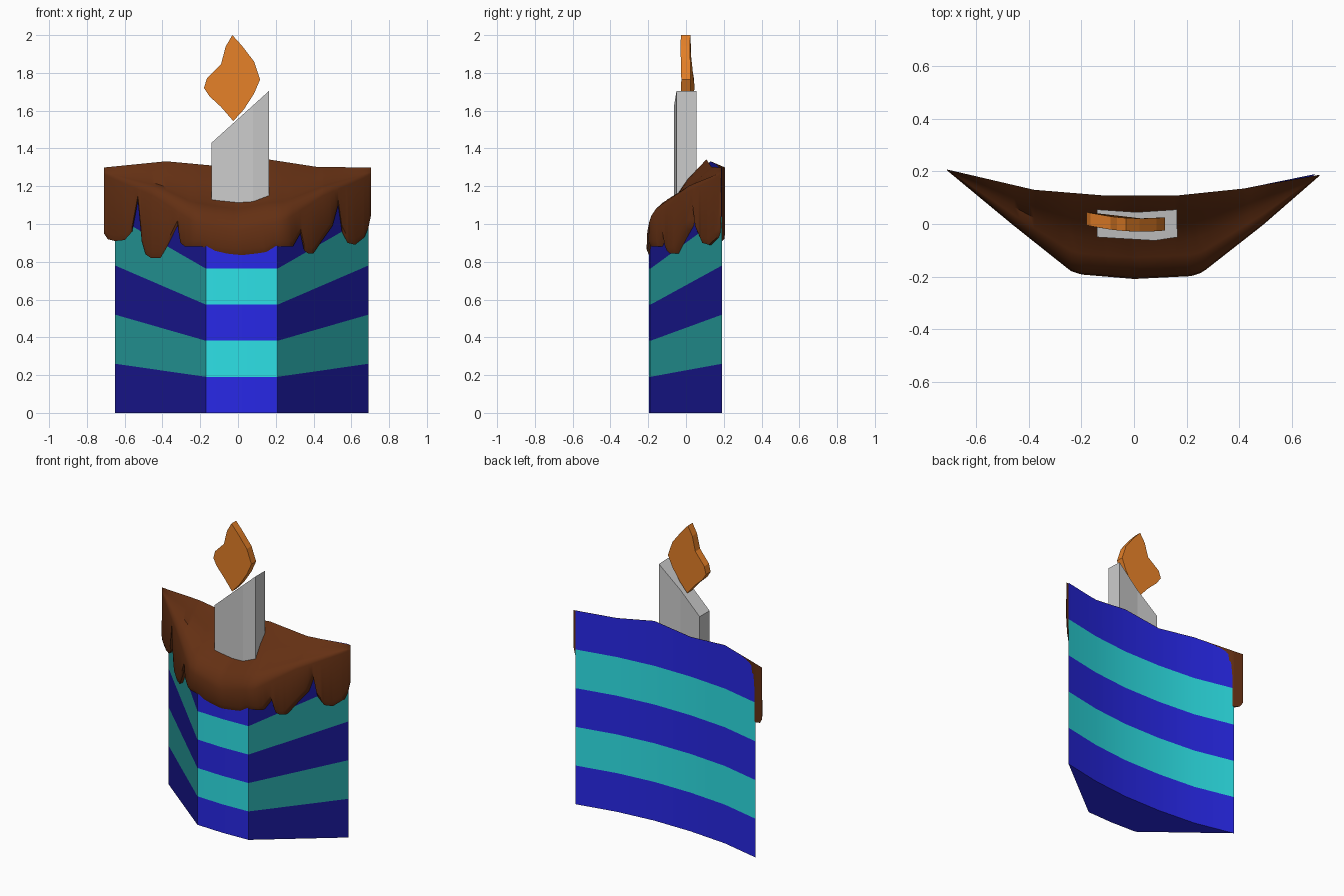
import bpy, bmesh

if "Cube" in bpy.data.objects:
    bpy.data.objects.remove(bpy.data.objects["Cube"])


def material(name, rgb):
    m = bpy.data.materials.new(name)
    m.diffuse_color = (*rgb, 1)
    m.use_nodes = True
    m.node_tree.nodes["Principled BSDF"].inputs["Base Color"].default_value = m.diffuse_color
    return m


def build(name, verts, faces, mats=(), smooth=None, slots=None):
    me = bpy.data.meshes.new(name)
    me.from_pydata(verts, [], faces)
    for m in mats:
        me.materials.append(m)
    if slots:
        for p, s in zip(me.polygons, slots):
            p.material_index = s
    bm = bmesh.new()
    bm.from_mesh(me)
    bmesh.ops.remove_doubles(bm, verts=bm.verts, dist=0.0005)
    bmesh.ops.recalc_face_normals(bm, faces=bm.faces)
    bm.to_mesh(me)
    bm.free()
    ob = bpy.data.objects.new(name, me)
    bpy.context.collection.objects.link(ob)
    if smooth:
        bpy.ops.object.select_all(action='DESELECT')
        ob.select_set(True)
        bpy.context.view_layer.objects.active = ob
        bpy.ops.object.shade_smooth_by_angle(angle=smooth)
    return ob


def lerp(table, x, k=1):
    # piecewise linear lookup of column k by column 0
    if x <= table[0][0]:
        return table[0][k]
    for a, b in zip(table, table[1:]):
        if x <= b[0]:
            return a[k] + (b[k] - a[k]) * (x - a[0]) / (b[0] - a[0])
    return table[-1][k]


def rings(layers):
    # quads between stacked rings plus end caps
    n = len(layers[0])
    verts = [v for ring in layers for v in ring]
    faces = [(i * n + j, i * n + (j + 1) % n, (i + 1) * n + (j + 1) % n, (i + 1) * n + j)
             for i in range(len(layers) - 1) for j in range(n)]
    faces += [tuple(range(n))[::-1], tuple(range((len(layers) - 1) * n, len(layers) * n))]
    return verts, faces


blue = material("sponge_blue", (0.021, 0.021, 0.8))
teal = material("sponge_teal", (0.027, 0.76, 0.8))
blue_cut = material("cut_side_blue", (0.009, 0.008, 0.27))
teal_cut = material("cut_side_teal", (0.018, 0.31, 0.31))
brown = material("icing_brown", (0.126, 0.029, 0.0065))
orange = material("flame_orange", (0.78, 0.215, 0.021))

# Cake slice: five striped layers, thicker towards the back, darker cut sides
back = [(-0.65, 0.19, 1.30), (-0.38, 0.13, 1.33), (-0.11, 0.108, 1.305),
        (0.16, 0.108, 1.34), (0.42, 0.135, 1.30), (0.69, 0.19, 1.30)]
front = [(0.21, -0.188, 0.89), (0.02, -0.195, 0.89), (-0.17, -0.188, 0.89)]
n = len(back) + len(front)
layers = [[(x, y, (1.3 if y > 0 else 0.955) * k / 5) for x, y, h in back + front] for k in range(5)]
v, f = rings(layers + [back + front])
f.pop()
v.append((0.02, 0.0, 1.08))
f += [(5 * n + j, 5 * n + (j + 1) % n, 6 * n) for j in range(n)]
slots = [(i // n) % 2 + (2 if i % n in (5, 8) else 0) for i in range(5 * n)] + [0] * (n + 1)
build("cake_slice", v, f, (blue, teal, blue_cut, teal_cut), smooth=0.5, slots=slots)

# Icing: sloped top rolling over the rim into a dripping skirt
edge_back = [(-0.71, 0.207, 1.297)] + back[1:5] + [(0.705, 0.187, 1.297)]
edge_front = [(-0.71, 0.207), (-0.46, 0.0), (-0.24, -0.175), (-0.2, -0.188), (0.0, -0.205),
              (0.22, -0.194), (0.26, -0.18), (0.49, 0.0), (0.705, 0.187)]
rim = [(-0.71, 1.26), (-0.45, 1.15), (-0.25, 1.02), (0, 0.96),
       (0.25, 1.02), (0.45, 1.15), (0.705, 1.26)]
drips = [(-0.71, 0.95), (-0.69, 0.92), (-0.65, 0.91), (-0.6, 0.915), (-0.56, 0.96), (-0.53, 1.12),
         (-0.51, 0.91), (-0.49, 0.84), (-0.46, 0.82), (-0.41, 0.82), (-0.37, 0.89), (-0.32, 0.99),
         (-0.305, 0.9), (-0.28, 0.88), (-0.19, 0.88), (-0.12, 0.85), (0.02, 0.835), (0.15, 0.85),
         (0.2, 0.88), (0.29, 0.88), (0.33, 0.95), (0.35, 0.86), (0.37, 0.845), (0.4, 0.845),
         (0.45, 0.92), (0.5, 0.99), (0.53, 1.1), (0.55, 0.96), (0.58, 0.9), (0.62, 0.89),
         (0.67, 0.93), (0.69, 0.98), (0.705, 1.05)]
profile = [(0, 0), (0.33, 0.31), (0.55, 0.6), (0.75, 0.67), (0.88, 0.78), (0.96, 0.89), (1, 1)]
xs = {round(-0.71 + 1.415 * i / 72, 4) for i in range(73)}
xs = sorted(xs | {d[0] for d in drips} | {b[0] for b in back[1:5]})
columns = []
for x in xs:
    yb, zb = lerp(edge_back, x, 1), lerp(edge_back, x, 2) + 0.002
    yf, zr, zd = lerp(edge_front, x), lerp(rim, x), lerp(drips, x)
    col = [(x, yb + (yf - yb) * u, zb + (zr - zb) * w) for u, w in profile]
    yi = min(yf + 0.04, yb)
    col += [(x, yf - 0.004, zd + 0.03), (x, min(yf + 0.008, yb), zd),
            (x, yi, zd), (x, yi, max(zr - 0.12, zd))]
    columns.append(col)
v, f = rings(columns)
build("icing", v, f, (brown,), smooth=0.7)

# Candle: thin bent block with a slanted top
foot = [(-0.14, -0.05), (0.08, -0.063), (0.165, -0.05), (0.163, 0.055), (0.01, 0.045), (-0.14, 0.055)]
v, f = rings([[(x, y, 1.06) for x, y in foot],
              [(x, y, 1.43 + 0.275 * (x + 0.14) / 0.305) for x, y in foot]])
build("candle", v, f)

# Flame: extruded outline, bowed backwards at its left tip
outline = [(-0.03, 2.0), (0.02, 1.945), (0.085, 1.86), (0.117, 1.765), (0.085, 1.69), (0.03, 1.605),
           (-0.025, 1.545), (-0.09, 1.62), (-0.15, 1.675), (-0.18, 1.72), (-0.165, 1.77),
           (-0.09, 1.845), (-0.065, 1.94)]
v, f = rings([[(x, 0.55 * (x - 0.03) ** 2 - 0.004 + s, z) for x, z in outline]
              for s in (-0.025, 0.025)])
build("flame", v, f, (orange,))
